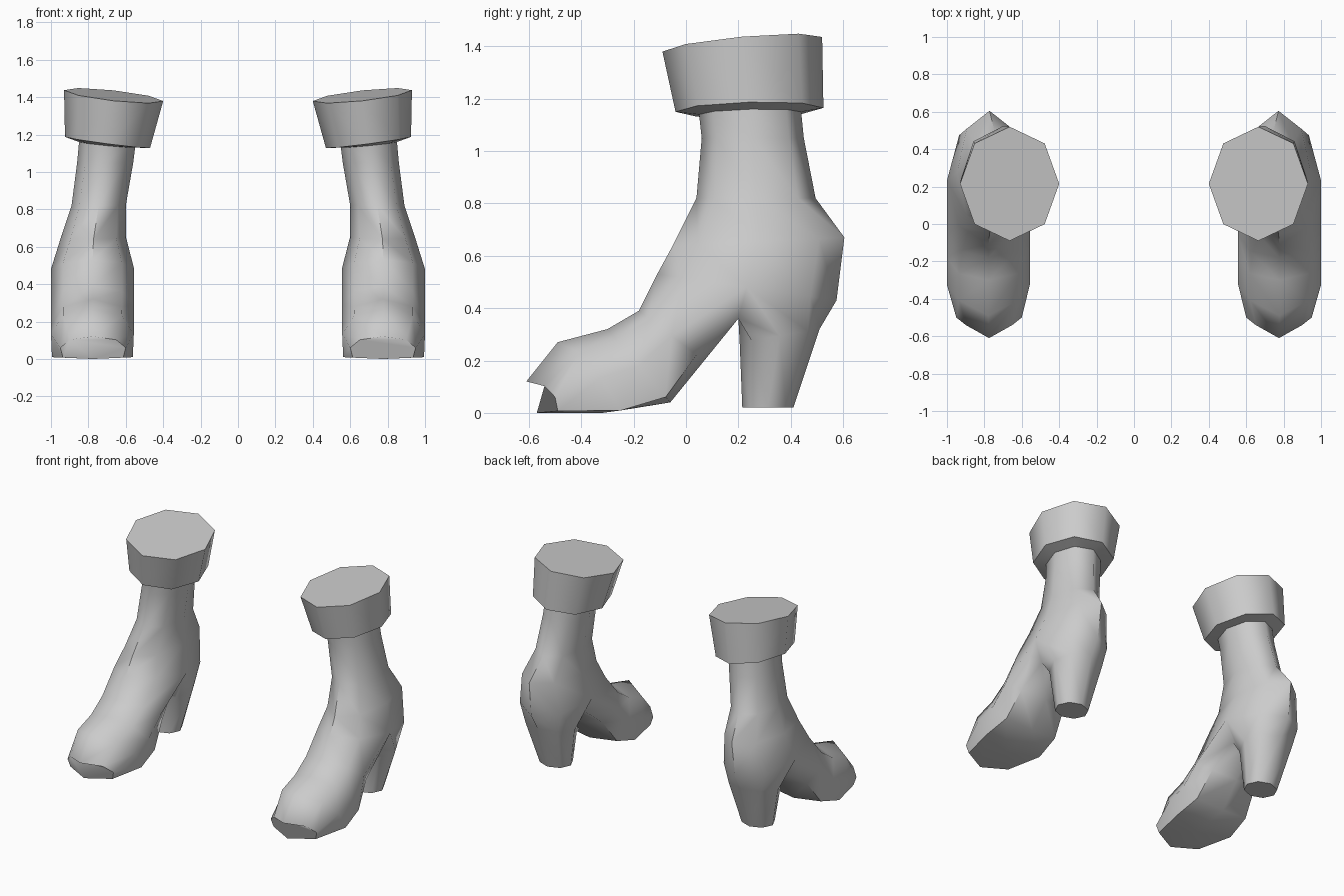
import bpy, bmesh, math

if "Cube" in bpy.data.objects:
    bpy.data.objects.remove(bpy.data.objects["Cube"])

SIDES = 8
bm = bmesh.new()


def ring(front, back, x0, x1, tilt=0.0, pull=0.0, box=0.0):
    """Eight-sided section; index 0 is front/top, 2 outer, 4 back/bottom, 6 inner.
    tilt slopes it across x, pull moves its sides back, box widens the bottom corners."""
    cx, hx = (x0 + x1) / 2, (x1 - x0) / 2
    verts = []
    for i in range(SIDES):
        a = 2 * math.pi * i / SIDES
        c, s = math.cos(a), math.sin(a)
        t = (1 - c) / 2
        dx = hx * s
        if i in (3, 5) and box:
            dx *= 1 + box
            t = 1 - (1 - t) * (1 - 2 * box)
        y = front[0] + (back[0] - front[0]) * t + pull * abs(dx) / hx
        z = front[1] + (back[1] - front[1]) * t + tilt * dx
        verts.append(bm.verts.new((cx + dx, y, z)))
    return verts


def loft(rings):
    for a, b in zip(rings, rings[1:]):
        for i in range(SIDES):
            j = (i + 1) % SIDES
            bm.faces.new((a[i], a[j], b[j], b[i]))


# Cuff and shaft, from the top down to the ankle
ankle = ring((-.11, .53), (.575, .43), .555, 1.0)
shaft = [
    ring((-.09, 1.38), (.52, 1.436), .40, .93, tilt=.11),
    ring((-.04, 1.15), (.525, 1.165), .47, .925, tilt=.13),
    ring((.05, 1.14), (.44, 1.15), .55, .85, tilt=.1),
    ring((.06, 1.05), (.45, 1.05), .56, .86),
    ring((.04, .82), (.495, .82), .60, .89),
    ring((-.05, .64), (.605, .67), .60, .945),
    ankle,
]
loft(shaft)
bm.faces.new(shaft[0])

# Arch line where the foot and heel part
arch_out, arch_mid, arch_in = [bm.verts.new((x, .2, .36)) for x in (.92, .78, .64)]

# Foot, from the ankle to the toe
foot = [
    ankle[0:3] + [arch_out, arch_mid, arch_in] + ankle[6:8],
    ring((-.18, .39), (.07, .20), .555, 1.0, box=.1),
    ring((-.30, .32), (-.06, .04), .555, 1.0, box=.25),
    ring((-.49, .27), (-.32, 0), .557, 1.0, pull=.08, box=.38),
    ring((-.61, .12), (-.57, 0), .60, .95, pull=.09, box=.3),
]
loft(foot)
bm.faces.new(foot[-1])

# Heel, from the ankle to the ground
heel = [
    [arch_mid, arch_out] + ankle[2:7] + [arch_in],
    ring((.205, .27), (.51, .32), .60, .95),
    ring((.215, .02), (.41, .02), .66, .88),
]
loft(heel)
bm.faces.new(heel[-1])

bmesh.ops.recalc_face_normals(bm, faces=bm.faces)
mesh = bpy.data.meshes.new("boots")
bm.to_mesh(mesh)
bm.free()
mesh.shade_smooth()
mesh.set_sharp_from_angle(angle=math.radians(62))

grey = bpy.data.materials.new("light grey")
grey.diffuse_color = (.6, .6, .6, 1)
grey.use_nodes = True
grey.node_tree.nodes["Principled BSDF"].inputs["Base Color"].default_value = grey.diffuse_color
mesh.materials.append(grey)

# Mirror the boot into a pair
boots = bpy.data.objects.new("boots", mesh)
bpy.context.collection.objects.link(boots)
mirror = boots.modifiers.new("pair", 'MIRROR')
mirror.use_axis = (True, False, False)
mirror.use_mirror_merge = False
